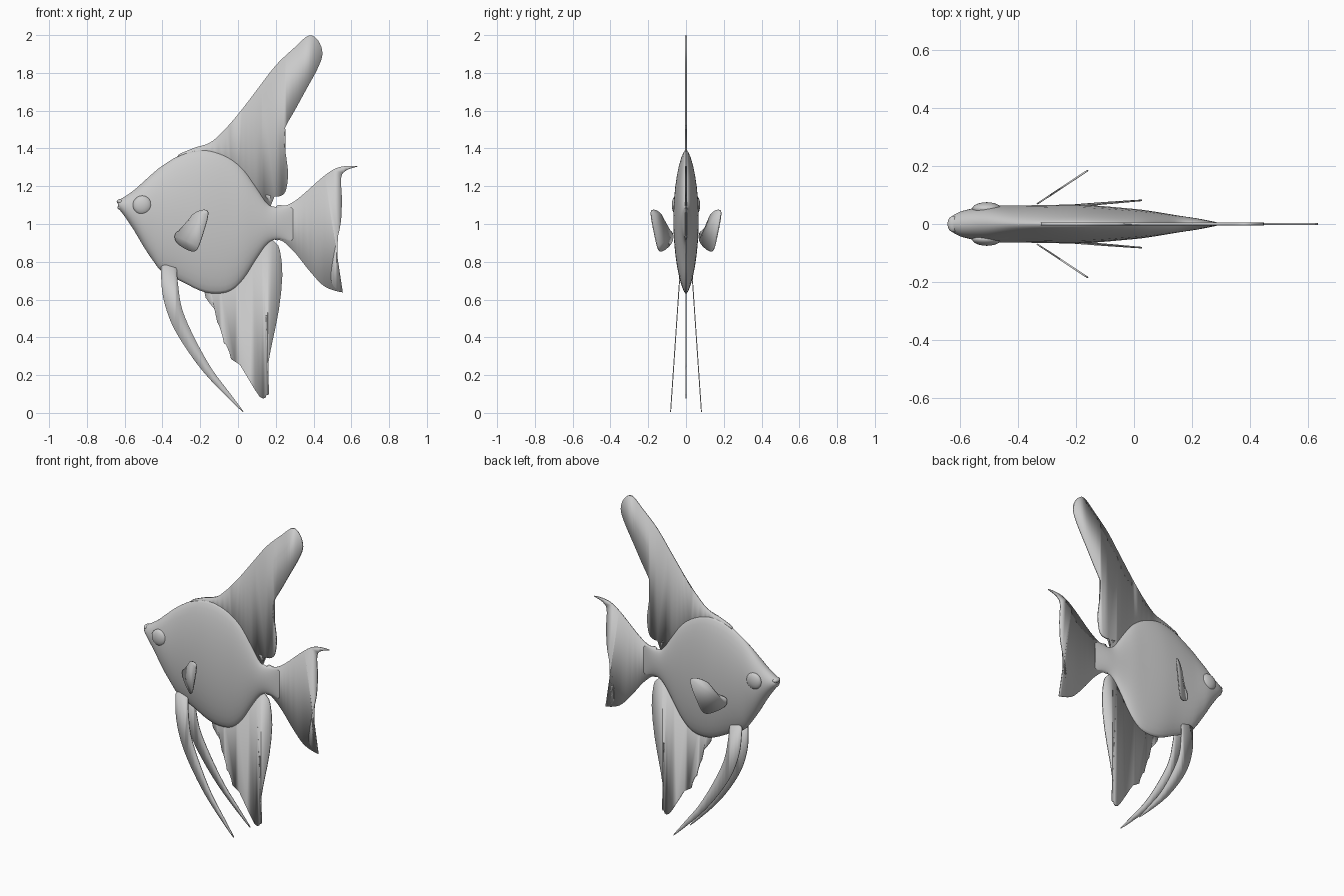
import bpy, bmesh, math
from mathutils import Vector

grey = bpy.data.materials.new("plain grey")
grey.diffuse_color = (0.6, 0.6, 0.6, 1)


def spline(pts, subs, closed):
    """Catmull-Rom curve through points of any dimension."""
    n, out = len(pts), []
    for i in range(n if closed else n - 1):
        if closed:
            q = [pts[(i + k) % n] for k in (-1, 0, 1, 2)]
        else:
            q = [pts[min(max(i + k, 0), n - 1)] for k in (-1, 0, 1, 2)]
        for s in range(subs):
            t = s / subs
            out.append([0.5 * (2 * b + (c - a) * t + (2 * a - 5 * b + 4 * c - d) * t * t
                               + (3 * b - a - 3 * c + d) * t ** 3) for a, b, c, d in zip(*q)])
    if not closed:
        out.append(list(pts[-1]))
    return out


def finish(name, bm, angle=40):
    bmesh.ops.recalc_face_normals(bm, faces=bm.faces)
    me = bpy.data.meshes.new(name)
    bm.to_mesh(me)
    bm.free()
    me.materials.append(grey)
    ob = bpy.data.objects.new(name, me)
    bpy.context.collection.objects.link(ob)
    bpy.ops.object.select_all(action='DESELECT')
    ob.select_set(True)
    bpy.context.view_layer.objects.active = ob
    bpy.ops.object.shade_smooth_by_angle(angle=math.radians(angle))
    return ob


def fin(name, outline, thick, y_at=lambda x, z: 0.0, subs=4):
    """Thin sheet from an x-z outline, placed in depth by y_at."""
    bm = bmesh.new()
    vs = [bm.verts.new((x, y_at(x, z), z)) for x, z in spline(outline, subs, True)]
    bm.faces.new(vs)
    bmesh.ops.triangulate(bm, faces=bm.faces[:])
    ob = finish(name, bm)
    mod = ob.modifiers.new("thickness", 'SOLIDIFY')
    mod.thickness, mod.offset = thick, 0
    return ob


def ball(name, loc, scale):
    bm = bmesh.new()
    bmesh.ops.create_uvsphere(bm, u_segments=24, v_segments=14, radius=1)
    for v in bm.verts:
        v.co = Vector([c * s + l for c, s, l in zip(v.co, scale, loc)])
    return finish(name, bm)


# Body: lens-shaped rings lofted along x (x, bottom, top, half width, sharpness)
stations = [
    (-0.635, 1.085, 1.125, 0.022, 1.0), (-0.60, 1.04, 1.145, 0.042, 1.0),
    (-0.55, 0.965, 1.18, 0.055, 1.0), (-0.50, 0.88, 1.225, 0.063, 1.0),
    (-0.45, 0.805, 1.27, 0.064, 1.1), (-0.40, 0.745, 1.31, 0.064, 1.2),
    (-0.30, 0.695, 1.37, 0.066, 1.3), (-0.20, 0.645, 1.395, 0.067, 1.3),
    (-0.12, 0.63, 1.385, 0.063, 1.3), (-0.04, 0.645, 1.35, 0.056, 1.3),
    (0.03, 0.71, 1.29, 0.049, 1.2), (0.10, 0.82, 1.19, 0.038, 1.1),
    (0.16, 0.90, 1.105, 0.028, 1.0), (0.22, 0.92, 1.09, 0.019, 1.0),
    (0.29, 0.90, 1.10, 0.005, 1.0)]
bm = bmesh.new()
rings, N = [], 32
for x, zb, zt, w, e in spline(stations, 3, False):
    ring = []
    for k in range(N):
        a = 2 * math.pi * (k + 0.5) / N
        c = math.cos(a)
        y = math.copysign(abs(c) ** e, c) * w
        ring.append(bm.verts.new((x, y, (zb + zt) / 2 + (zt - zb) / 2 * math.sin(a))))
    rings.append(ring)
for r, s in zip(rings, rings[1:]):
    for k in range(N):
        bm.faces.new((r[k], r[(k + 1) % N], s[(k + 1) % N], s[k]))
bm.faces.new(rings[0])
bm.faces.new(rings[-1])
finish("body", bm, 60)

# Lips
ball("upper_lip", (-0.622, 0, 1.118), (0.020, 0.028, 0.014))
ball("lower_lip", (-0.620, 0, 1.088), (0.018, 0.025, 0.014))

# Tall dorsal fin, sweeping back
fin("dorsal_fin", [
    (-0.32, 1.355), (-0.24, 1.40), (-0.15, 1.43), (-0.08, 1.49), (0.0, 1.58), (0.10, 1.71),
    (0.20, 1.84), (0.30, 1.935), (0.375, 1.998), (0.425, 1.97), (0.447, 1.90),
    (0.42, 1.82), (0.36, 1.71), (0.30, 1.60), (0.25, 1.51), (0.243, 1.44), (0.256, 1.35),
    (0.265, 1.26), (0.25, 1.17), (0.21, 1.145), (0.145, 1.152), (0.175, 1.10),
    (0.12, 1.06), (0.0, 1.2), (-0.15, 1.33)], 0.012)

# Tail fin with pointed tips
fin("tail_fin", [
    (0.20, 1.09), (0.255, 1.098), (0.325, 1.14), (0.46, 1.258), (0.54, 1.302), (0.634, 1.306),
    (0.575, 1.285), (0.546, 1.245), (0.55, 1.13), (0.543, 1.0), (0.513, 0.866),
    (0.492, 0.73), (0.508, 0.668), (0.555, 0.638), (0.46, 0.668), (0.38, 0.75),
    (0.30, 0.85), (0.235, 0.91), (0.19, 0.93)], 0.006)

# Anal fin with a ragged leading edge
fin("anal_fin", [
    (0.16, 0.92), (0.20, 0.90), (0.222, 0.86), (0.235, 0.73), (0.217, 0.55), (0.185, 0.39),
    (0.162, 0.27), (0.155, 0.15), (0.165, 0.10), (0.15, 0.095), (0.145, 0.08), (0.116, 0.084),
    (0.063, 0.167), (0.01, 0.255), (-0.037, 0.285), (-0.05, 0.35), (-0.075, 0.37),
    (-0.088, 0.44), (-0.11, 0.48), (-0.125, 0.55), (-0.15, 0.58), (-0.18, 0.65),
    (-0.1, 0.75), (0.08, 0.88)], 0.006, subs=2)

# Paired parts: pelvic streamers, pectoral fins, eyes
for side, s in (("left", -1), ("right", 1)):
    fin("pelvic_fin_" + side, [
        (-0.40, 0.78), (-0.407, 0.73), (-0.396, 0.61), (-0.35, 0.47), (-0.264, 0.325),
        (-0.148, 0.177), (0.027, 0.004), (-0.04, 0.10), (-0.137, 0.23), (-0.227, 0.39),
        (-0.296, 0.55), (-0.32, 0.70), (-0.33, 0.77)], 0.005,
        lambda x, z, s=s: s * (0.033 + (0.72 - z) * 0.068))
    fin("pectoral_fin_" + side, [
        (-0.165, 1.072), (-0.20, 1.072), (-0.245, 1.045), (-0.28, 0.985), (-0.33, 0.95),
        (-0.322, 0.90), (-0.255, 0.858), (-0.217, 0.866), (-0.185, 0.95), (-0.16, 1.04)], 0.006,
        lambda x, z, s=s: s * (0.065 + (x + 0.34) * 0.66))
    ball("eye_" + side, (-0.507, s * 0.052, 1.10), (0.05, 0.023, 0.05))
